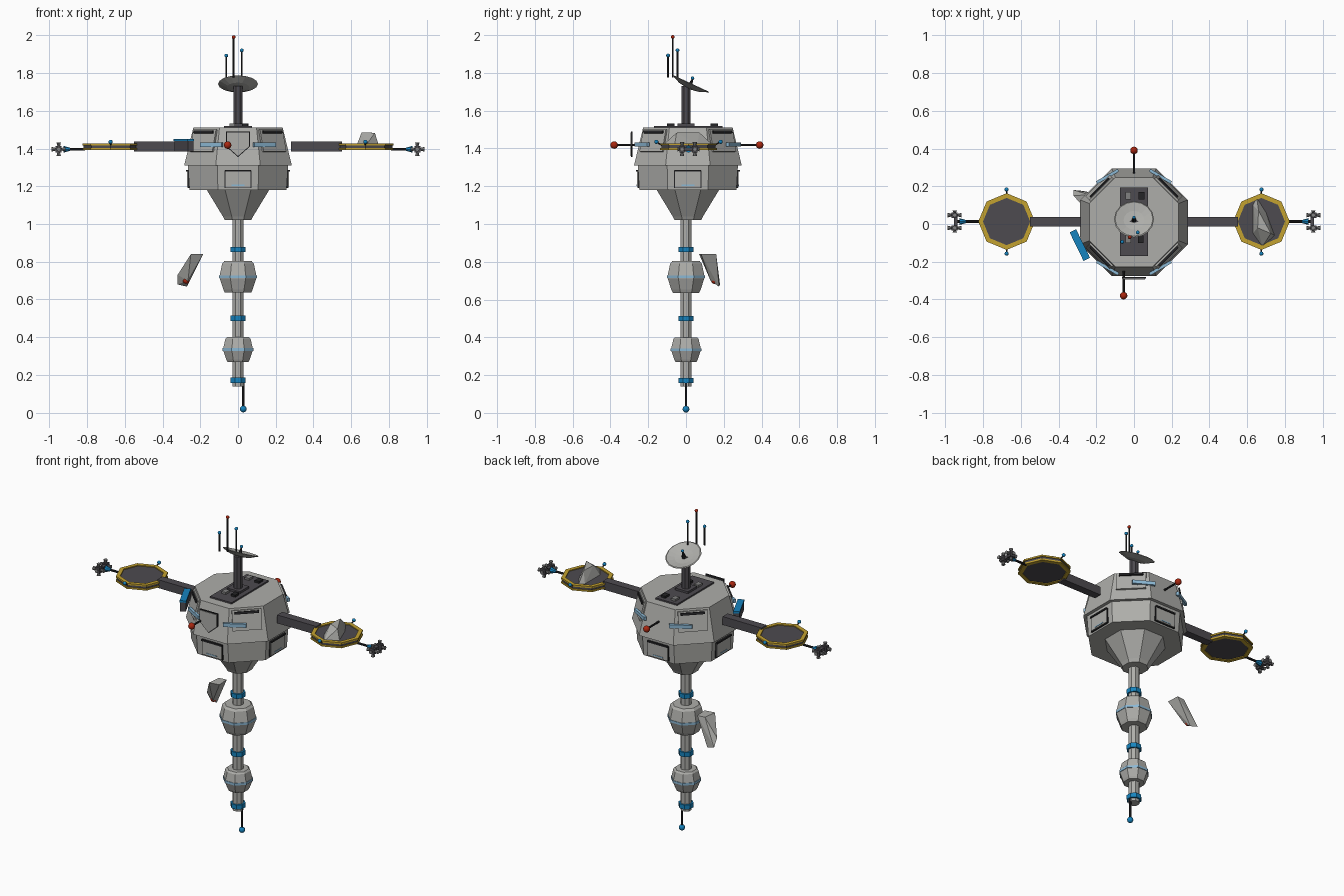
import bpy, bmesh
from math import pi, cos, sin, radians
from mathutils import Matrix, Vector

cube = bpy.data.objects.get("Cube")
if cube:
    bpy.data.objects.remove(cube)


def material(name, r, g, b):
    m = bpy.data.materials.new(name)
    m.use_nodes = True
    m.diffuse_color = (r, g, b, 1)
    m.node_tree.nodes["Principled BSDF"].inputs["Base Color"].default_value = (r, g, b, 1)
    return m


HULL = material("hull grey", .42, .42, .40)
DARK = material("dark grey", .075, .07, .08)
BLACK = material("near black", .018, .018, .02)
METAL = material("nozzle grey", .22, .22, .22)
YELLOW = material("rim yellow", .55, .36, .03)
BLUE = material("blue", .008, .23, .52)
PALE = material("pale blue", .26, .48, .66)
RED = material("red", .40, .02, .005)


def finish(name, bm, *mats):
    bmesh.ops.recalc_face_normals(bm, faces=bm.faces)
    me = bpy.data.meshes.new(name)
    bm.to_mesh(me)
    bm.free()
    for m in mats:
        me.materials.append(m)
    ob = bpy.data.objects.new(name, me)
    bpy.context.collection.objects.link(ob)
    return ob


def box(name, size, mat, at=(0, 0, 0), mtx=Matrix()):
    bm = bmesh.new()
    bmesh.ops.create_cube(bm, size=1, matrix=mtx @ Matrix.Translation(at) @ Matrix.Diagonal((*size, 1)))
    return finish(name, bm, mat)


def ball(name, at, r, mat):
    bm = bmesh.new()
    bmesh.ops.create_uvsphere(bm, u_segments=12, v_segments=8, radius=r, matrix=Matrix.Translation(at))
    for f in bm.faces:
        f.smooth = True
    return finish(name, bm, mat)


def rod(name, a, b, r, mat, r2=None, sides=8):
    a, b = Vector(a), Vector(b)
    d = b - a
    mtx = Matrix.Translation((a + b) / 2) @ d.to_track_quat('Z', 'Y').to_matrix().to_4x4()
    bm = bmesh.new()
    bmesh.ops.create_cone(bm, cap_ends=True, segments=sides, radius1=r,
                          radius2=r if r2 is None else r2, depth=d.length, matrix=mtx)
    return finish(name, bm, mat)


def lathe(name, profile, mat, sides=8, at=(0, 0, 0), flat=True, mtx=Matrix(), closed=False):
    """Spin (radius, height) points; flat=True measures radius to the flats."""
    bm = bmesh.new()
    k = 1 / cos(pi / sides) if flat else 1
    off = pi / sides if flat else 0
    rings = []
    for r, z in profile:
        n = sides if r else 1
        rings.append([bm.verts.new((r * k * cos(off + 2 * pi * i / sides),
                                    r * k * sin(off + 2 * pi * i / sides), z)) for i in range(n)])
    pairs = list(zip(rings, rings[1:]))
    if closed:
        pairs.append((rings[-1], rings[0]))
    for p, q in pairs:
        for i in range(sides):
            j = (i + 1) % sides
            loop = [p[i % len(p)], p[j % len(p)], q[j % len(q)], q[i % len(q)]]
            bm.faces.new(list(dict.fromkeys(loop)))
    bm.transform(Matrix.Translation(at) @ mtx)
    return finish(name, bm, mat)


def shard(name, points):
    bm = bmesh.new()
    bmesh.ops.convex_hull(bm, input=[bm.verts.new(p) for p in points])
    return finish(name, bm, HULL)


# Main octagonal hull, stepped, with a cone underneath
CY = .01
lathe("main_hull", [(0, 1.51), (.237, 1.51), (.285, 1.31), (.265, 1.31), (.257, 1.18),
                    (.165, 1.18), (.08, 1.04), (.07, 1.02), (0, 1.02)], HULL, at=(0, CY, 0))

# Hatches: upper ones on the diagonal faces, lower ones on the straight faces
for i in range(4):
    turn = Matrix.Translation((0, CY, 0)) @ Matrix.Rotation(i * pi / 2, 4, 'Z')
    diag = turn @ Matrix.Rotation(pi / 4, 4, 'Z')
    tilt = diag @ Matrix.Translation((.252, 0, 1.44)) @ Matrix.Rotation(radians(-13.5), 4, 'Y')
    box("upper_hatch", (.024, .17, .12), HULL, (0, 0, 0), tilt)
    box("upper_hatch_slot", (.03, .14, .014), BLACK, (.006, 0, .045), tilt)
    box("lower_hatch_frame", (.012, .145, .095), BLACK, (.259, 0, 1.237), turn)
    box("lower_hatch", (.02, .135, .085), HULL, (.259, 0, 1.237), turn)
    box("lower_hatch_slot", (.03, .14, .01), BLACK, (.26, 0, 1.282), turn)
    box("lower_hatch_light", (.01, .07, .006), PALE, (.266, 0, 1.205), turn)

# Pale window strips either side of the front and back faces
for a in (60, 120, 240, 300):
    box("window_strip", (.016, .132, .022), PALE, (.28, 0, 1.42),
        Matrix.Translation((0, CY, 0)) @ Matrix.Rotation(radians(a), 4, 'Z'))

# Shield-shaped plate on the front
for name, s, y, mat in (("shield_edge", 1, -.29, BLACK), ("shield_plate", .92, -.294, HULL)):
    bm = bmesh.new()
    outline = [(-.063, .065), (.063, .065), (.063, -.015), (0, -.07), (-.063, -.015)]
    face = bm.faces.new([bm.verts.new((x * s, y, 1.425 + z * s)) for x, z in outline])
    ext = bmesh.ops.extrude_face_region(bm, geom=[face])
    bmesh.ops.translate(bm, vec=(0, .008, 0), verts=[v for v in ext["geom"] if isinstance(v, bmesh.types.BMVert)])
    finish(name, bm, mat)

# Red-tipped probes on the front and back
for x, y0, y1 in ((-.055, -.25, -.38), (0, .26, .39)):
    rod("probe_rod", (x, y0, 1.418), (x, y1, 1.418), .006, BLACK)
    ball("probe_tip", (x, y1, 1.418), .02, RED)

# Roof deck with equipment
box("roof_deck", (.15, .365, .012), DARK, (0, .012, 1.513))
box("mast_base", (.09, .09, .02), DARK, (0, 0, 1.522))
for x, y, m in ((-.03, .15, METAL), (.04, .15, BLACK), (-.03, -.08, METAL), (.035, -.08, BLACK)):
    box("roof_unit", (.03, .04, .02), m, (x, y, 1.522))
lathe("mast", [(0, 1.51), (.025, 1.51), (.025, 1.73), (0, 1.73)], DARK)

# Tilted dish and its feed
dish_tilt = Matrix.Rotation(radians(-25), 4, 'X')
lathe("dish", [(0, -.03), (.06, -.02), (.106, 0), (.1, .003), (.055, -.012), (0, -.02)], HULL,
      sides=16, at=(0, .025, 1.742), flat=False, mtx=dish_tilt)
rod("dish_feed", (0, .018, 1.72), (0, .033, 1.765), .014, BLACK, .005)
ball("dish_feed_tip", (0, .035, 1.772), .009, BLUE)

# Aerials behind the dish
for x, y, z, m in ((-.062, -.095, 1.892, BLUE), (-.023, -.07, 1.99, RED), (.02, -.045, 1.92, BLUE)):
    rod("aerial", (x, y, 1.775), (x, y, z), .005, BLACK)
    ball("aerial_tip", (x, y, z), .01, m)

# Side arms, octagonal pads and thruster clusters
PY = .013
for s in (-1, 1):
    box("arm", (.27, .05, .052), DARK, (s * .415, PY, 1.411))
    at = (s * .675, PY, 0)
    lathe("pad", [(0, 1.397), (.144, 1.397), (.144, 1.421), (0, 1.421)], DARK, at=at, flat=False)
    for z in (1.393, 1.417):
        lathe("pad_rim", [(.125, z), (.15, z), (.15, z + .01), (.125, z + .01)], YELLOW,
              at=at, flat=False, closed=True)
    for y in (PY - .17, PY + .17):
        rod("pad_light_stem", (s * .675, y * .8, 1.415), (s * .675, y, 1.435), .004, BLACK)
        ball("pad_light", (s * .675, y, 1.435), .011, BLUE)
    rod("tip_rod", (s * .81, PY, 1.396), (s * .95, PY, 1.396), .007, BLACK)
    rod("tip_cone", (s * .89, PY, 1.396), (s * .925, PY, 1.396), .008, BLUE, .018)
    box("thruster_bar", (.02, .08, .02), DARK, (s * .945, PY, 1.396))
    for y in (PY - .034, PY + .034):
        c = Vector((s * .95, y, 1.396))
        box("thruster_block", (.032, .028, .036), DARK, c)
        for d in ((1, 0, 0), (-1, 0, 0), (0, 0, 1), (0, 0, -1), (0, 1 if y > PY else -1, 0)):
            d = Vector(d)
            reach = .037 if d.z or d.x else .025
            rod("nozzle", c + d * .012, c + d * reach, .006, METAL, .012)

# Open blue-topped flap on the right side
flap = Matrix.Translation((-.287, -.112, 0)) @ Matrix.Rotation(radians(26), 4, 'Z')
box("flap", (.032, .165, .056), DARK, (0, 0, 1.411), flap)
box("flap_cap", (.038, .168, .012), BLUE, (0, 0, 1.445), flap)

# Lower column with collars and two pods
lathe("column", [(0, .14), (.03, .14), (.03, 1.03), (0, 1.03)], HULL)
for z in (.865, .5, .172):
    lathe("collar", [(0, z - .014), (.04, z - .014), (.04, z + .014), (0, z + .014)], BLUE)
for z, r, h in ((.72, .097, .084), (.335, .078, .065)):
    lathe("pod", [(0, z - h), (r * .72, z - h), (r * .8, z - h * .8), (r, z - h * .1), (r, z + h * .1),
                  (r * .86, z + h * .85), (r * .74, z + h), (0, z + h)], HULL)
    lathe("pod_stripe", [(r - .01, z - .007), (r + .003, z - .007), (r + .003, z + .007),
                         (r - .01, z + .007)], PALE, closed=True)
rod("lower_aerial", (.028, 0, .18), (.028, 0, .02), .006, BLACK)
ball("lower_aerial_tip", (.028, 0, .02), .018, BLUE)

# Loose fragments: one resting on the left pad, one drifting below the hull
shard("pad_fragment", [(.63, -.05, 1.42), (.68, -.12, 1.42), (.745, -.06, 1.42), (.70, .06, 1.42),
                       (.65, .14, 1.42), (.63, .1, 1.42), (.655, -.02, 1.485), (.725, -.05, 1.483),
                       (.66, .07, 1.485)])
shard("drifting_fragment", [(-.25, .07, .84), (-.185, .08, .84), (-.19, .16, .84), (-.24, .155, .84),
                            (-.32, .15, .73), (-.32, .18, .68), (-.27, .175, .668), (-.265, .13, .70)])
ball("fragment_light", (-.275, .15, .70), .017, RED)
